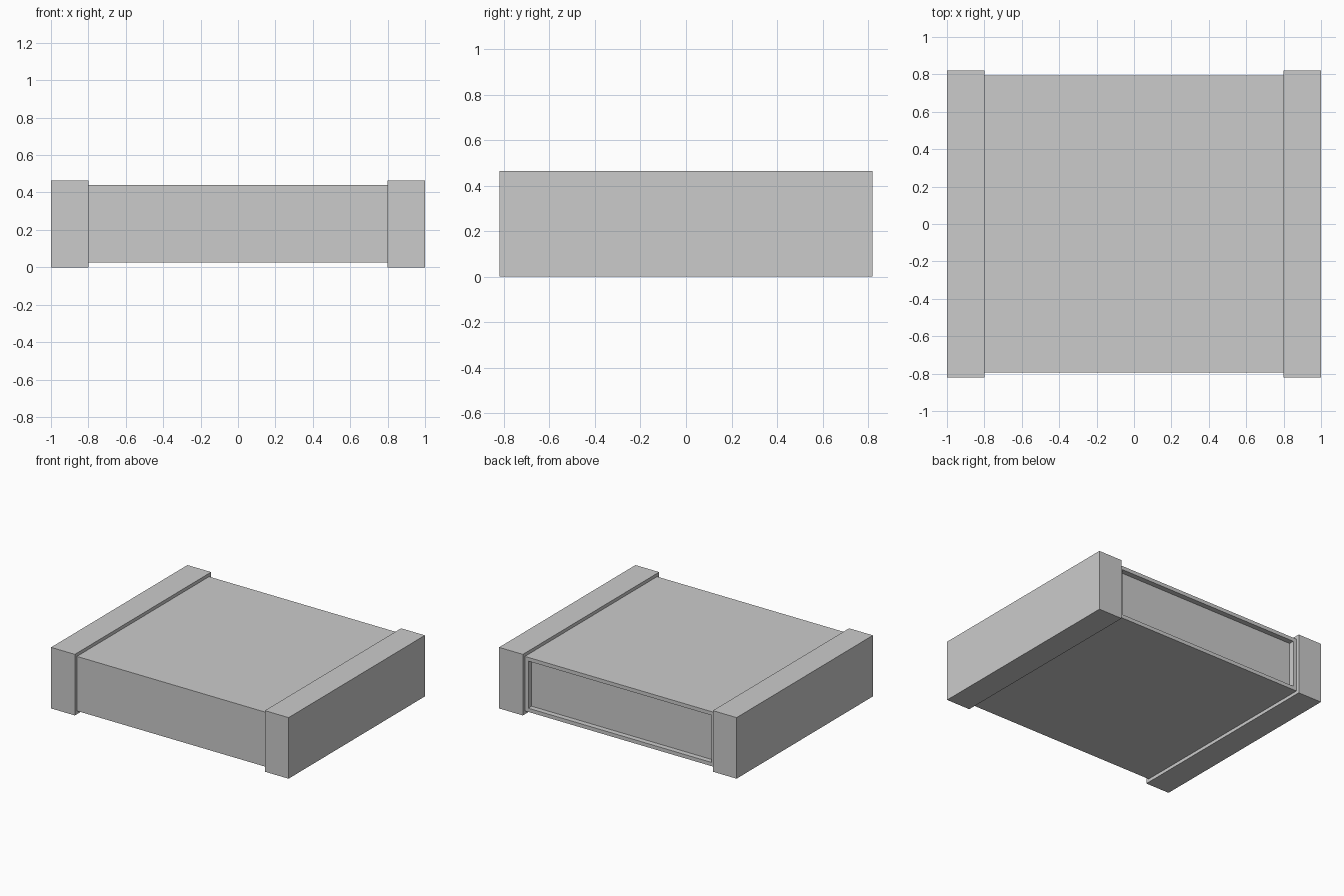
import bpy, bmesh
from mathutils import Vector

if "Cube" in bpy.data.objects:
    bpy.data.objects.remove(bpy.data.objects["Cube"])


def box(name, lo, hi):
    """Axis-aligned box mesh from two corners."""
    lo, hi = Vector(lo), Vector(hi)
    bm = bmesh.new()
    bmesh.ops.create_cube(bm, size=1)
    for v in bm.verts:
        v.co = (lo + hi) / 2 + v.co * (hi - lo)
    mesh = bpy.data.meshes.new(name)
    bm.to_mesh(mesh)
    bm.free()
    obj = bpy.data.objects.new(name, mesh)
    bpy.context.collection.objects.link(obj)
    return obj


# Main body with a shallow framed recess in the back
body = box("body", (-0.8, -0.795, 0.025), (0.8, 0.795, 0.44))
bm = bmesh.new()
bm.from_mesh(body.data)
bm.normal_update()
back = max(bm.faces, key=lambda f: f.normal.y)
bmesh.ops.inset_region(bm, faces=[back], thickness=0.04)
bmesh.ops.inset_region(bm, faces=[back], thickness=0.0)
for v in back.verts:
    v.co.y -= 0.04
bmesh.ops.recalc_face_normals(bm, faces=bm.faces)
bm.to_mesh(body.data)
bm.free()

# End caps, slightly larger than the body all round
for side, x in (("left", -0.9), ("right", 0.9)):
    box(side + "_end_cap", (x - 0.1, -0.82, 0), (x + 0.1, 0.82, 0.465))
